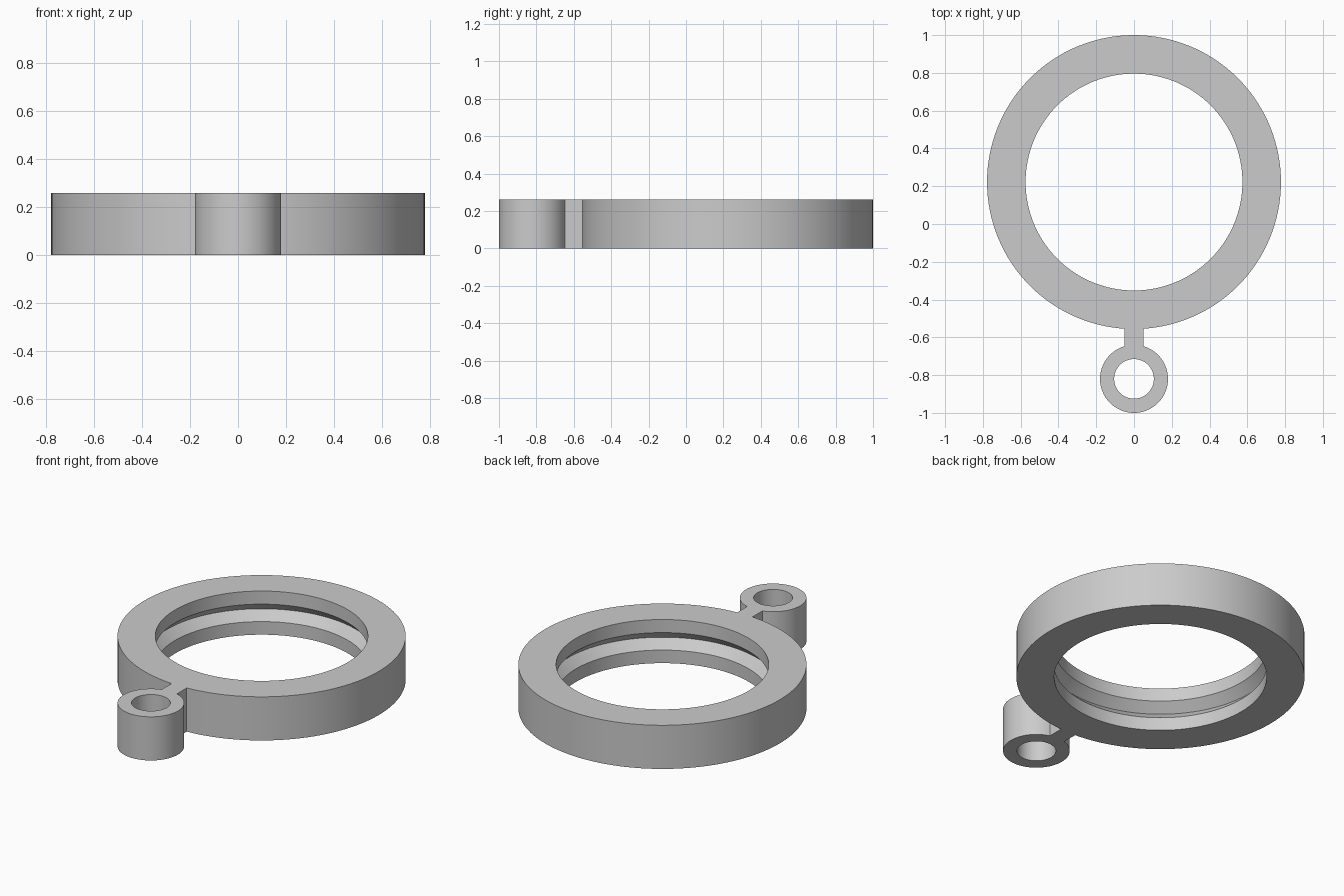
import bpy, bmesh, math
from mathutils import Vector

if "Cube" in bpy.data.objects:
    bpy.data.objects.remove(bpy.data.objects["Cube"], do_unlink=True)

HEIGHT = 0.26

grey = bpy.data.materials.new("plain grey")
grey.use_nodes = True
colour = (0.6, 0.6, 0.6, 1)
grey.diffuse_color = colour
grey.node_tree.nodes["Principled BSDF"].inputs["Base Color"].default_value = colour


def finish(name, bm):
    bmesh.ops.recalc_face_normals(bm, faces=bm.faces)
    mesh = bpy.data.meshes.new(name)
    bm.to_mesh(mesh)
    bm.free()
    mesh.materials.append(grey)
    obj = bpy.data.objects.new(name, mesh)
    bpy.context.collection.objects.link(obj)
    return obj


def lathe(name, profile, centre_y, sides):
    """Turn a closed (radius, height) profile around a vertical axis."""
    bm = bmesh.new()
    rings = []
    for i in range(sides):
        a = math.tau * i / sides
        rings.append([bm.verts.new((r * math.cos(a), centre_y + r * math.sin(a), z))
                      for r, z in profile])
    n = len(profile)
    for i in range(sides):
        here, there = rings[i], rings[(i + 1) % sides]
        for j in range(n):
            k = (j + 1) % n
            bm.faces.new((here[j], there[j], there[k], here[k]))
    return finish(name, bm)


# Main ring with a V groove running round its inner wall
outer, inner, groove = 0.778, 0.574, 0.052
mid = HEIGHT / 2
ring = lathe("ring", [(outer, 0), (outer, HEIGHT), (inner, HEIGHT),
                      (inner, mid + groove), (inner + groove, mid),
                      (inner, mid - groove), (inner, 0)], 0.222, 128)

# Small hanging eyelet at the front
eyelet = lathe("eyelet", [(0.18, 0), (0.18, HEIGHT), (0.105, HEIGHT), (0.105, 0)],
               -0.82, 64)

# Neck joining the eyelet to the ring
bm = bmesh.new()
bmesh.ops.create_cube(bm, size=1)
bmesh.ops.scale(bm, vec=Vector((0.1, 0.14, HEIGHT)), verts=bm.verts)
bmesh.ops.translate(bm, vec=Vector((0, -0.6, mid)), verts=bm.verts)
neck = finish("neck", bm)

# Fuse the three parts into one body
bpy.ops.object.select_all(action='DESELECT')
ring.select_set(True)
bpy.context.view_layer.objects.active = ring
for part in (neck, eyelet):
    union = ring.modifiers.new("join " + part.name, 'BOOLEAN')
    union.operation = 'UNION'
    union.solver = 'EXACT'
    union.object = part
    bpy.ops.object.modifier_apply(modifier=union.name)
    bpy.data.objects.remove(part, do_unlink=True)
ring.name = "ring_with_eyelet"

bpy.ops.object.shade_smooth_by_angle(angle=math.radians(30))
